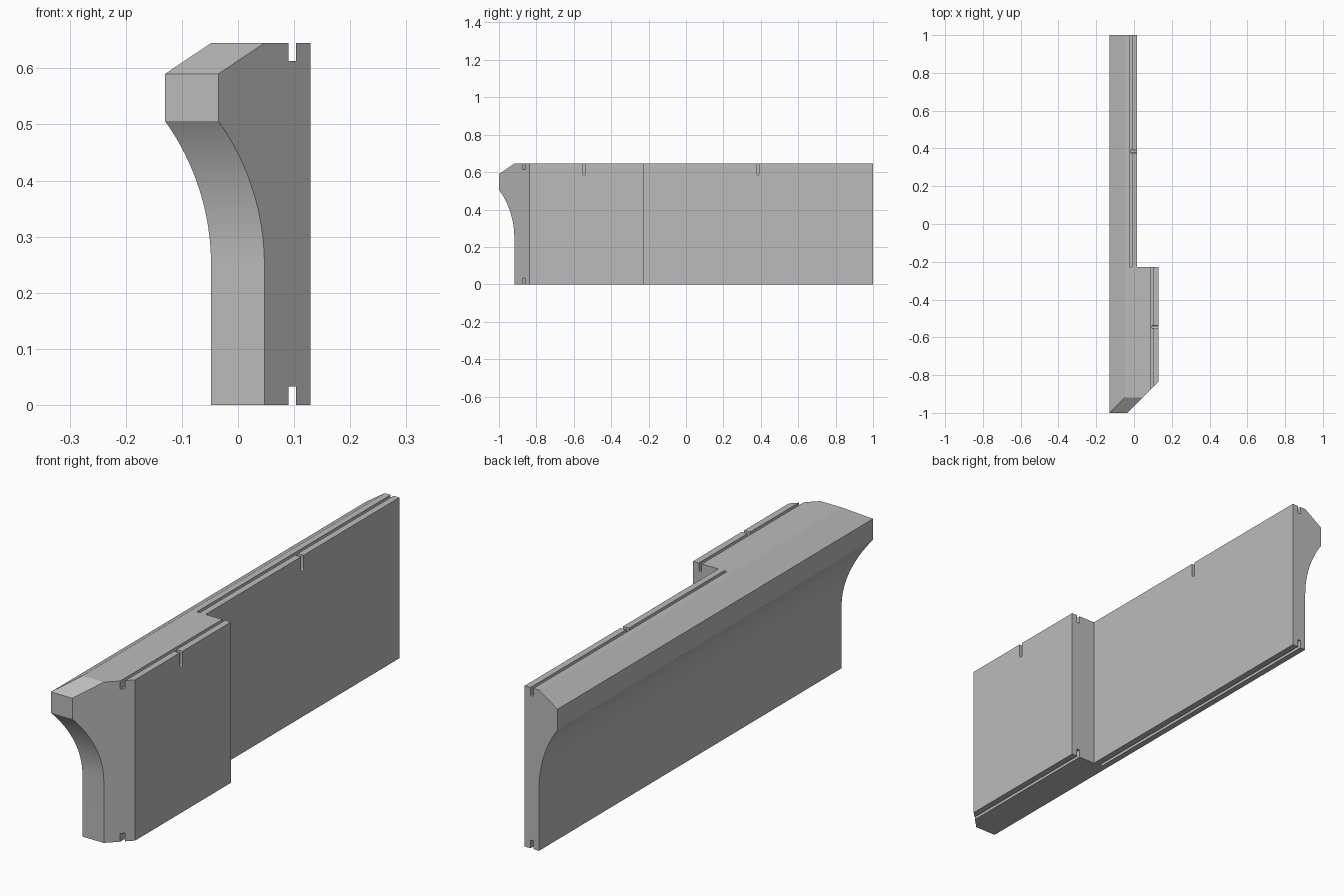
import bpy, bmesh, math

if "Cube" in bpy.data.objects:
    bpy.data.objects.remove(bpy.data.objects["Cube"], do_unlink=True)

HEIGHT = 0.645
FLARE = 0.082          # how far the cornice overhangs
BACK, STEP = 1.0, -0.228
THICK, THIN = 0.129, 0.016

stone = bpy.data.materials.new("plain grey")
stone.use_nodes = True
colour = (0.5, 0.5, 0.5, 1)
stone.diffuse_color = colour
stone.node_tree.nodes["Principled BSDF"].inputs["Base Color"].default_value = colour


def loft(name, rings):
    """Solid made by bridging stacked rings of points and capping the ends."""
    bm = bmesh.new()
    loops = [[bm.verts.new(p) for p in ring] for ring in rings]
    for a, b in zip(loops, loops[1:]):
        for i in range(len(a)):
            j = (i + 1) % len(a)
            bm.faces.new((a[i], a[j], b[j], b[i]))
    bm.faces.new(loops[0])
    bm.faces.new(loops[-1])
    bmesh.ops.recalc_face_normals(bm, faces=bm.faces)
    bmesh.ops.dissolve_limit(bm, angle_limit=0.002, verts=bm.verts, edges=bm.edges)
    mesh = bpy.data.meshes.new(name)
    bm.to_mesh(mesh)
    bm.free()
    mesh.materials.append(stone)
    obj = bpy.data.objects.new(name, mesh)
    bpy.context.collection.objects.link(obj)
    return obj


def box(name, x0, x1, y0, y1, z0, z1):
    return loft(name, [[(x0, y0, z), (x1, y0, z), (x1, y1, z), (x0, y1, z)]
                       for z in (z0, z1)])


def footprint(d, z):
    """Wall outline at one height, left and front sides pushed out by d."""
    left, front = -0.048 - d, -0.918 - d
    return [(x, y, z) for x, y in (
        (left, BACK), (left, front), (0.047 - d, front), (THICK, -0.836),
        (THICK, STEP), (THIN, STEP), (THIN, BACK))]


# Cornice profile: upright base, concave cove, flat band, sloped top
cove_start, cove_end, steps = 0.25, 0.506, 16
rise = cove_end - cove_start
radius = (FLARE ** 2 + rise ** 2) / (2 * FLARE)
sweep = math.asin(rise / radius)
profile = [(0, 0)]
for i in range(steps + 1):
    a = sweep * i / steps
    profile.append((radius * (1 - math.cos(a)), cove_start + radius * math.sin(a)))
profile += [(FLARE, 0.59), (0, HEIGHT)]
wall = loft("cornice_wall", [footprint(d, z) for d, z in profile])

# Long grooves in the top and bottom, and round-ended notches in the right side
cutters = []
for part, face, y0, y1, notch_y in (("thick", THICK, -1.1, STEP + 0.05, -0.545),
                                    ("thin", THIN, STEP, BACK + 0.1, 0.385)):
    g0, g1 = face - 0.039, face - 0.026
    for level, z0, z1 in (("top", 0.613, 0.7), ("bottom", -0.05, 0.033)):
        cutters.append(box(f"{part}_{level}_groove_cutter", g0, g1, y0, y1, z0, z1))
    r, bottom = 0.008, 0.585
    outline = [(notch_y - r, 0.7)]
    for i in range(9):
        a = math.pi * (1 + i / 8)
        outline.append((notch_y + r * math.cos(a), bottom + r + r * math.sin(a)))
    outline.append((notch_y + r, 0.7))
    cutters.append(loft(f"{part}_notch_cutter",
                        [[(x, y, z) for y, z in outline]
                         for x in (g0 + 0.006, face + 0.05)]))

bpy.ops.object.select_all(action="DESELECT")
bpy.context.view_layer.objects.active = wall
wall.select_set(True)
for cutter in cutters:
    cutter.hide_render = True
    mod = wall.modifiers.new(cutter.name, "BOOLEAN")
    mod.operation, mod.solver, mod.object = "DIFFERENCE", "EXACT", cutter
    bpy.ops.object.modifier_apply(modifier=mod.name)
    bpy.data.objects.remove(cutter, do_unlink=True)

bpy.ops.object.shade_smooth_by_angle(angle=math.radians(20))
